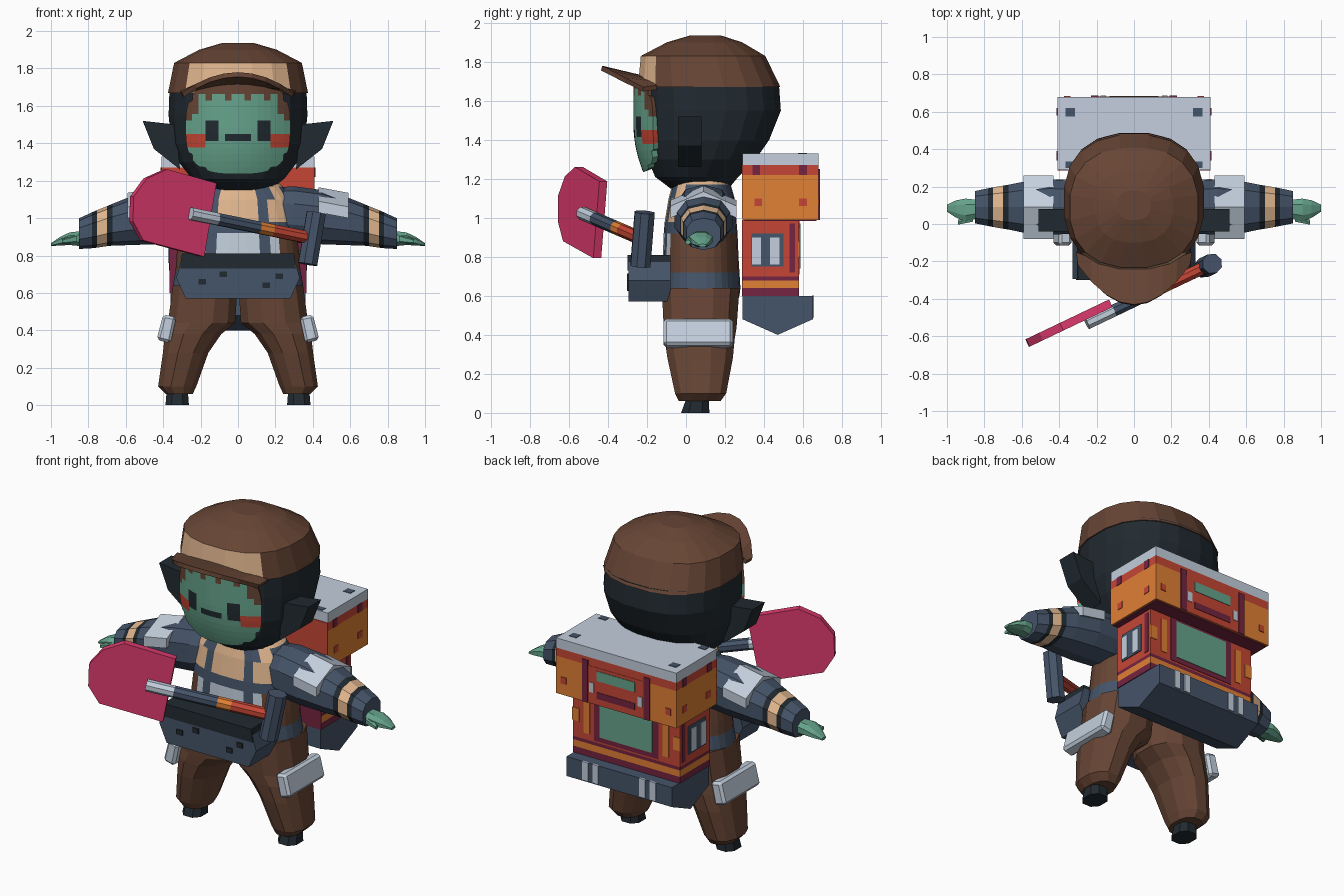
import bpy, bmesh, math
from mathutils import Vector, Matrix

if "Cube" in bpy.data.objects:
    bpy.data.objects.remove(bpy.data.objects["Cube"])

PALETTE = {"brown": "674738", "charcoal": "262E34", "tan": "E2B68E", "green": "66A28B",
           "slate": "475569", "pale_grey": "C2CEDC", "red": "C44838", "pink": "DD3D6E",
           "orange": "E07F38", "maroon": "742943"}


def make_material(name, code):
    rgb = [(int(code[i:i + 2], 16) / 255) ** 2.2 for i in (0, 2, 4)]
    m = bpy.data.materials.new(name)
    m.use_nodes = True
    m.diffuse_color = (*rgb, 1)
    node = next(n for n in m.node_tree.nodes if n.type == "BSDF_PRINCIPLED")
    node.inputs["Base Color"].default_value = (*rgb, 1)
    node.inputs["Roughness"].default_value = 0.9
    return m


MATS = {k: make_material(k, v) for k, v in PALETTE.items()}
smooth_parts = []


def finish(name, bm, paint, mirror=False, smooth=False, matrix=None):
    """Turn a bmesh into an object; paint is a colour or a rule on face centres."""
    bmesh.ops.recalc_face_normals(bm, faces=bm.faces)
    rule = paint if callable(paint) else (lambda c: paint)
    used = []
    for f in bm.faces:
        colour = rule(f.calc_center_median())
        if colour not in used:
            used.append(colour)
        f.material_index = used.index(colour)
    me = bpy.data.meshes.new(name)
    bm.to_mesh(me)
    bm.free()
    for colour in used:
        me.materials.append(MATS[colour])
    ob = bpy.data.objects.new(name, me)
    bpy.context.collection.objects.link(ob)
    if matrix:
        ob.matrix_world = matrix
    if mirror:
        ob.modifiers.new("Mirror", "MIRROR").use_mirror_merge = False
    if smooth:
        smooth_parts.append(ob)
    return ob


def loft(name, rings, paint, n=16, power=2.4, axis="z", **kw):
    """Skin superellipse rings: (position, centre a, centre b, half a, half b)."""
    bm, loops = bmesh.new(), []
    for t, ca, cb, ha, hb in rings:
        loop = []
        for i in range(n):
            ang = math.tau * (i + 0.5) / n
            c, s = math.cos(ang), math.sin(ang)
            a = ca + ha * math.copysign(abs(c) ** (2 / power), c)
            b = cb + hb * math.copysign(abs(s) ** (2 / power), s)
            loop.append(bm.verts.new((a, b, t) if axis == "z" else (t, a, b)))
        loops.append(loop)
    for lo, hi in zip(loops, loops[1:]):
        for i in range(n):
            j = (i + 1) % n
            bm.faces.new((lo[i], lo[j], hi[j], hi[i]))
    bm.faces.new(loops[0])
    bm.faces.new(loops[-1])
    return finish(name, bm, paint, **kw)


def upright(rows):
    """Rows of (z, centre x, half x, y front, y back) as loft rings."""
    return [(z, cx, (f + b) / 2, hx, (b - f) / 2) for z, cx, hx, f, b in rows]


def prism(name, pts, lo, hi, paint, axis="y", edit=None, **kw):
    bm = bmesh.new()
    place = {"x": lambda p, d: (d, p[0], p[1]), "y": lambda p, d: (p[0], d, p[1]),
             "z": lambda p, d: (p[0], p[1], d)}[axis]
    a, b = ([bm.verts.new(place(p, d)) for p in pts] for d in (lo, hi))
    bm.faces.new(a)
    front = bm.faces.new(b)
    for i in range(len(pts)):
        j = (i + 1) % len(pts)
        bm.faces.new((a[i], a[j], b[j], b[i]))
    if edit:
        edit(bm, front)
    return finish(name, bm, paint, **kw)


def box(name, x, y, z, paint, **kw):
    return prism(name, [(x[0], y[0]), (x[1], y[0]), (x[1], y[1]), (x[0], y[1])],
                 z[0], z[1], paint, axis="z", **kw)


# Head, ears and cap
loft("head", upright([(1.15, 0, .17, -.08, .22), (1.21, 0, .25, -.16, .27), (1.3, 0, .32, -.2, .36),
                      (1.4, 0, .36, -.22, .43), (1.55, 0, .375, -.235, .49), (1.69, 0, .37, -.24, .48)]),
     "charcoal", n=20, smooth=True)
prism("ears", [(.33, 1.5), (.51, 1.52), (.45, 1.37), (.31, 1.26)], -.04, .08, "charcoal", mirror=True)
loft("cap", upright([(1.67, 0, .378, -.25, .488), (1.83, 0, .345, -.235, .41),
                     (1.9, 0, .21, -.1, .29), (1.935, 0, .09, .02, .18)]),
     lambda c: "tan" if c.y < -.12 and c.z < 1.8 else "brown", n=20, smooth=True)

bm = bmesh.new()
rows = []
for i in range(9):
    t = i / 4 - 1
    k = 1 - t * t
    rows.append([bm.verts.new((.31 * t, -.15 - .07 * k, 1.68 + .05 * k)),
                 bm.verts.new((.3 * t, -.22 - .21 * k, 1.67 + .11 * k))])
for p, q in zip(rows, rows[1:]):
    bm.faces.new((p[0], p[1], q[1], q[0]))
bill = finish("cap_bill", bm, "brown")
bill.modifiers.new("Thickness", "SOLIDIFY").thickness = .025


# Face, a curved grid with square painted features
def face_colour(c):
    ax, z = abs(c.x), c.z
    hairline = 1.66 - .1 * (ax > .2) - .036 * (int(ax / .035) % 3 == 1)
    if z > hairline:
        return "brown"
    if (.12 < ax < .18 and 1.4 < z < 1.51) or (ax < .08 and 1.4 < z < 1.45):
        return "charcoal"
    if ax > .19 and 1.39 < z < 1.46:
        return "red"
    return "green"


bm = bmesh.new()
bmesh.ops.create_grid(bm, x_segments=16, y_segments=14, size=1)
radius = lambda p: (abs(p.x) ** 3 + abs(p.y) ** 3) ** (1 / 3)
bmesh.ops.delete(bm, geom=[f for f in bm.faces if radius(f.calc_center_median()) > 1.02], context="FACES")
for v in bm.verts:
    u = v.co / max(1, radius(v.co))
    v.co = (.28 * u.x, -.27 + .1 * u.x ** 2 + .05 * min(u.y, 0) ** 2, 1.485 + .25 * u.y)
face = finish("face", bm, face_colour)
sol = face.modifiers.new("Thickness", "SOLIDIFY")
sol.thickness, sol.offset = .05, -1
if face.data.polygons[100].normal.y > 0:
    face.data.flip_normals()


# Torso with chest panel, straps and trousers
def torso_colour(c):
    ax, z, front = abs(c.x), c.z, c.y < 0
    strap = .1 < ax < .17
    if z > 1.14:
        return "slate" if strap and front else "tan"
    if front and z > .99:
        return "slate" if strap or ax > .26 else "tan"
    if front and z > .79 and ax < .2:
        return "slate" if strap or .93 < z < .97 else "pale_grey"
    if front and z > .73 and ax < .2:
        return "charcoal"
    return "slate" if z > .93 or z < .73 else "brown"


loft("torso", upright([(.6, 0, .35, -.13, .275), (.64, 0, .35, -.13, .28), (.72, 0, .335, -.125, .275),
                       (.8, 0, .33, -.12, .27), (.92, 0, .315, -.115, .265), (.98, 0, .31, -.11, .26),
                       (1.1, 0, .29, -.09, .25), (1.17, 0, .24, -.07, .23), (1.22, 0, .18, -.04, .2)]),
     torso_colour, n=32, smooth=True)

# Waist pouch
prism("waist_pouch", [(-.3, .79), (.3, .79), (.33, .68), (.28, .57), (-.28, .57), (-.33, .68)],
      -.08, -.26, "slate", smooth=True,
      edit=lambda bm, f: bmesh.ops.translate(bm, vec=(0, -.035, 0), verts=bmesh.ops.extrude_discrete_faces(
          bm, faces=[f])["faces"][0].verts) and None)
prism("pouch_flap", [(-.31, .73), (-.3, .81), (.3, .81), (.31, .73)], -.3, -.08, "charcoal")
for i, (x, z) in enumerate([(-.19, .66), (-.08, .7), (.15, .64), (.22, .69)]):
    box(f"pouch_patch_{i}", (x - .02, x + .02), (-.302, -.294), (z - .015, z + .015), "charcoal")

# Legs, feet and thigh pads
loft("legs", upright([(.06, .315, .075, -.04, .18), (.1, .325, .105, -.06, .21), (.28, .28, .125, -.1, .245),
                      (.38, .24, .155, -.115, .255), (.44, .195, .185, -.12, .265), (.64, .175, .178, -.13, .28)]),
     "brown", n=12, mirror=True, smooth=True)
loft("feet", upright([(0, .325, .067, -.03, .125), (.08, .325, .06, 0, .12)]), "charcoal", n=8, mirror=True)
pads = prism("thigh_pads", [(.33, .47), (.4, .485), (.435, .35), (.36, .33)], -.115, .24, "pale_grey", mirror=True)
pads.modifiers.new("Bevel", "BEVEL").width = .015


# Arms, shoulder pads and hands
def sleeve_colour(c):
    if .66 < c.x < .7 or .76 < c.x < .785:
        return "charcoal"
    return "tan" if .7 < c.x < .76 else "slate"


loft("arms", [(.14, .09, 1.03, .11, .13), (.3, .09, 1.02, .145, .15), (.45, .09, 1.005, .155, .145),
              (.6, .09, .98, .14, .125), (.67, .09, .965, .125, .112), (.7, .09, .957, .12, .107),
              (.755, .09, .942, .11, .1), (.78, .09, .935, .105, .096), (.85, .09, .917, .09, .082)],
     sleeve_colour, n=10, axis="x", mirror=True, smooth=True)


def slope_pad(bm, face):
    bmesh.ops.translate(bm, vec=(0, 0, -.03), verts=face.verts)


prism("shoulder_pads", [(-.08, 1.03), (-.08, 1.09), (.09, 1.165), (.26, 1.09), (.26, 1.03), (.09, 1.1)],
      .43, .59, "pale_grey", axis="x", edit=slope_pad, mirror=True)
loft("hands", [(.82, .08, .89, .05, .045), (.9, .075, .89, .065, .036), (.95, .08, .877, .05, .025),
               (1, .085, .858, .02, .008)], "green", n=8, axis="x", mirror=True)
loft("thumbs", [(.86, .035, .89, .025, .025), (.94, .01, .875, .015, .012)], "green",
     n=6, axis="x", mirror=True)

# Backpack body, stacked in coloured bands
for name, z0, z1, colour in [("pack_lid", 1.27, 1.33, "pale_grey"), ("pack_upper_trim", 1.22, 1.27, "red"),
                             ("pack_upper", .99, 1.22, "orange")]:
    box(name, (-.41, .41), (.29, .68), (z0, z1), colour)
for name, z0, z1, colour in [("pack_lower", .7, .99, "red"), ("pack_seam", .68, .7, "maroon"),
                             ("pack_stripe", .64, .68, "orange"), ("pack_base", .6, .64, "maroon")]:
    box(name, (-.365, .365), (.29, .58), (z0, z1), colour)
box("pack_underside", (-.4, .4), (.3, .67), (.985, .992), "maroon")
box("pack_front_upper", (-.41, .41), (.286, .292), (1, 1.27), "red")
box("pack_front_lower", (-.365, .365), (.286, .292), (.6, .99), "maroon")
prism("bedroll", [(.29, .6), (.65, .6), (.65, .48), (.47, .4), (.29, .48)], -.36, .36, "slate", axis="x")

# Painted plates on the pack back
for name, x, z, colour in [("back_panel", .2, (.99, 1.22), "red"), ("back_label", .13, (1.14, 1.2), "green"),
                           ("back_clasp", .13, (1.03, 1.07), "maroon")]:
    y = .682 if colour == "red" else .685
    box(name, (-x, x), (.678, y), z, colour)
box("green_frame", (-.22, .22), (.578, .583), (.71, .99), "maroon")
box("green_panel", (-.18, .18), (.578, .586), (.74, .97), "green")
plates = [("back_edge", (.19, .23), (.678, .686), (.99, 1.25), "maroon"),
          ("back_buckle", (.15, .18), (.678, .686), (1.06, 1.12), "pale_grey"),
          ("back_dot", (.34, .375), (.678, .685), (1.06, 1.1), "red"),
          ("lower_orange", (.25, .29), (.578, .584), (.74, .95), "orange"),
          ("lower_corner", (.32, .367), (.578, .584), (.8, .88), "orange"),
          ("side_window", (.363, .37), (.335, .5), (.75, .92), "slate"),
          ("side_pane_a", (.363, .373), (.335, .385), (.76, .9), "pale_grey"),
          ("side_pane_b", (.363, .373), (.43, .48), (.76, .9), "pale_grey"),
          ("side_edge", (.363, .369), (.53, .56), (.72, .97), "maroon"),
          ("side_dot_a", (.408, .414), (.35, .39), (1.06, 1.1), "red"),
          ("side_dot_b", (.408, .414), (.58, .62), (1.06, 1.1), "red"),
          ("side_tab_a", (.408, .414), (.34, .38), (1.22, 1.27), "maroon"),
          ("side_tab_b", (.408, .414), (.58, .62), (1.22, 1.27), "maroon"),
          ("lid_rivet_a", (.315, .365), (.575, .62), (1.328, 1.333), "slate"),
          ("lid_rivet_b", (.315, .365), (.3, .335), (1.328, 1.333), "slate"),
          ("roll_strap_a", (.14, .18), (.645, .656), (.49, .602), "pale_grey"),
          ("roll_strap_b", (.21, .25), (.645, .656), (.49, .602), "pale_grey")]
for name, x, y, z, colour in plates:
    box(name, x, y, z, colour, mirror=True)

# Shovel, built along its own axis
d = Vector((.88, .42, -.18)).normalized()
v = (Vector((0, 0, 1)) - d * d.z).normalized()
frame = Matrix.Translation((-.15, -.45, 1)) @ Matrix((d, v, d.cross(v))).transposed().to_4x4()


def rim(bm, face):
    bmesh.ops.inset_region(bm, faces=[face], thickness=.035, depth=-.012)


prism("shovel_blade", [(0, -.21), (0, .19), (-.3, .21), (-.41, .14), (-.47, .03), (-.45, -.1), (-.37, -.19)],
      -.035, .01, "pink", axis="z", edit=rim, matrix=frame)
for name, x, y, colour in [("blade_red_top", (-.35, -.06), (.07, .16), "red"),
                           ("blade_red_tip", (-.42, -.28), (-.09, .07), "red"),
                           ("blade_red_low", (-.3, -.04), (-.17, -.11), "red"),
                           ("blade_tan_a", (-.27, -.21), (-.1, .07), "tan"),
                           ("blade_tan_b", (-.21, -.12), (.04, .09), "tan"),
                           ("blade_tan_c", (-.21, -.14), (-.09, -.03), "tan")]:
    box(name, x, y, (-.004, .002 if colour == "red" else .004), colour, matrix=frame)
for name, a, b, colour in [("shaft_socket", -.13, .03, "pale_grey"), ("shaft", .03, .28, "slate"),
                           ("shaft_ring", .28, .36, "orange"), ("shaft_end", .36, .58, "red")]:
    loft(name, [(a, 0, .03, .035, .035), (b, 0, .03, .035, .035)], colour, n=8, power=2, axis="x", matrix=frame)
prism("shovel_grip", [(.6 + .055 * math.cos(k * math.tau / 8), .03 + .055 * math.sin(k * math.tau / 8))
                      for k in range(8)], -.14, .14, "slate", matrix=frame)

# Smooth shading for the rounded parts
for ob in bpy.context.view_layer.objects:
    ob.select_set(ob in smooth_parts)
bpy.context.view_layer.objects.active = smooth_parts[0]
bpy.ops.object.shade_smooth_by_angle(angle=math.radians(40))
